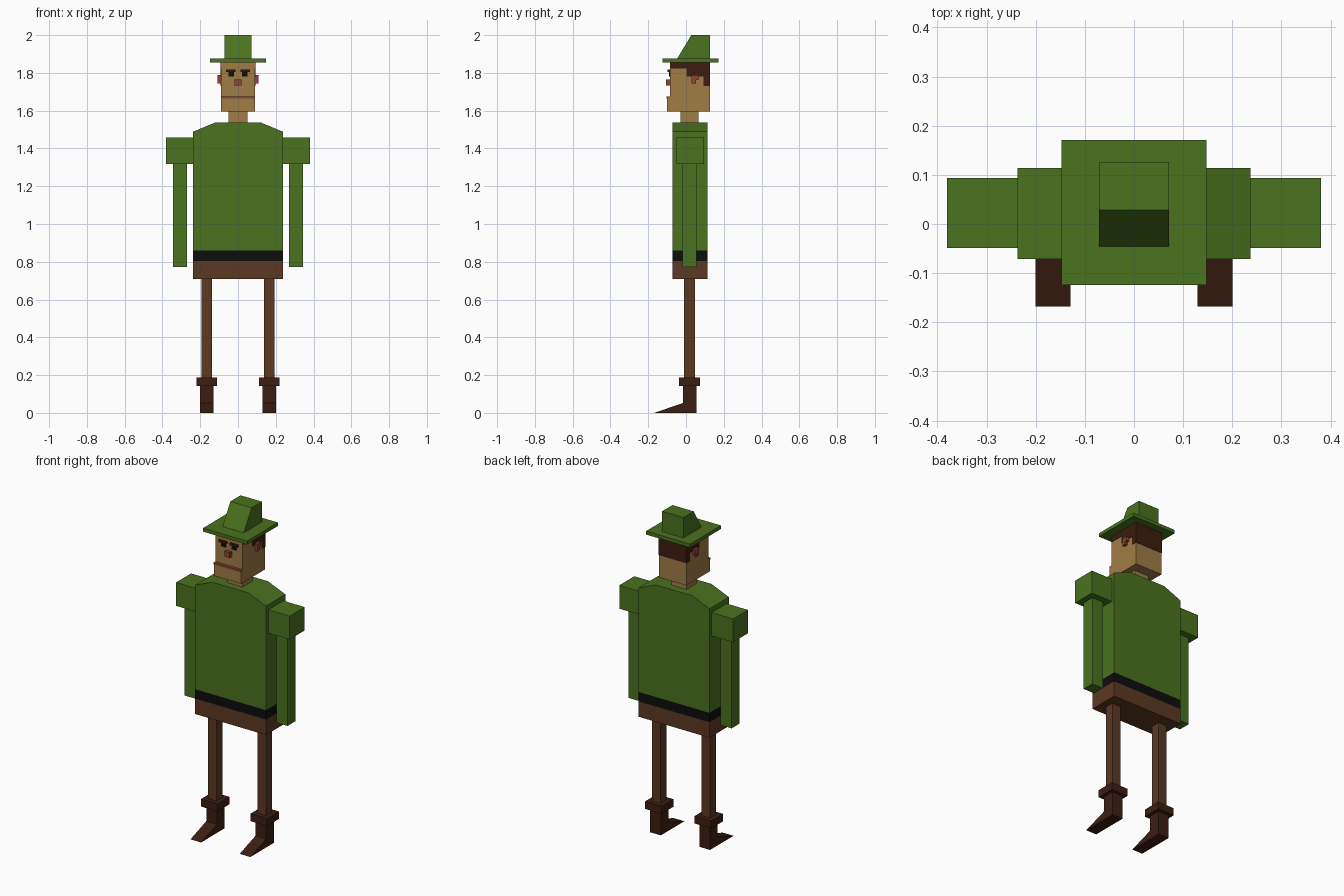
import bpy, bmesh
from mathutils import Vector


def material(name, rgb):
    m = bpy.data.materials.new(name)
    m.diffuse_color = (*rgb, 1)
    return m


GREEN = material("green_cloth", (0.07, 0.17, 0.014))
BROWN = material("brown_cloth", (0.107, 0.04, 0.015))
LEATHER = material("dark_leather", (0.048, 0.013, 0.006))
HAIR = material("dark_hair", (0.045, 0.012, 0.005))
SKIN = material("skin", (0.35, 0.2, 0.061))
RED = material("ruddy_skin", (0.26, 0.06, 0.038))
BLACK = material("black", (0.004, 0.004, 0.004))


def prism(name, points, lo, hi, mat, axis="x"):
    """Extrude a (y, z) profile along x, or an (x, z) profile along y."""
    def place(p, t):
        return (t, p[0], p[1]) if axis == "x" else (p[0], t, p[1])
    bm = bmesh.new()
    face = bm.faces.new([bm.verts.new(place(p, lo)) for p in points])
    ext = bmesh.ops.extrude_face_region(bm, geom=[face])
    verts = [g for g in ext["geom"] if isinstance(g, bmesh.types.BMVert)]
    offset = Vector(place((0, 0), hi - lo))
    bmesh.ops.translate(bm, verts=verts, vec=offset)
    bmesh.ops.recalc_face_normals(bm, faces=bm.faces)
    mesh = bpy.data.meshes.new(name)
    bm.to_mesh(mesh)
    bm.free()
    mesh.materials.append(mat)
    ob = bpy.data.objects.new(name, mesh)
    bpy.context.collection.objects.link(ob)
    return ob


def box(name, x, y, z, mat):
    pts = [(y[0], z[0]), (y[1], z[0]), (y[1], z[1]), (y[0], z[1])]
    return prism(name, pts, x[0], x[1], mat)


def mirror(ob):
    ob.modifiers.new("mirror", "MIRROR").use_axis = (True, False, False)
    return ob


# Torso with sloped shoulders, belt and hips
TY = (-0.071, 0.114)
prism("tunic", [(-0.237, 0.86), (0.237, 0.86), (0.237, 1.489), (0.121, 1.537),
                (-0.121, 1.537), (-0.237, 1.489)], *TY, GREEN, "y")
box("belt", (-0.237, 0.237), TY, (0.803, 0.86), BLACK)
box("hips", (-0.237, 0.237), TY, (0.71, 0.803), BROWN)

# Arms
mirror(box("shoulder", (0.237, 0.38), (-0.049, 0.094), (1.317, 1.458), GREEN))
mirror(box("arm", (0.269, 0.344), (-0.018, 0.056), (0.773, 1.317), GREEN))

# Legs and boots with pointed toes
mirror(box("leg", (0.137, 0.193), (-0.01, 0.047), (0.188, 0.71), BROWN))
mirror(box("boot_cuff", (0.11, 0.221), (-0.038, 0.075), (0.143, 0.188), LEATHER))
mirror(prism("boot", [(-0.168, 0), (0.056, 0), (0.056, 0.143), (-0.017, 0.143),
                      (-0.017, 0.052)], 0.129, 0.2, LEATHER))

# Neck and head with a slightly protruding jaw
box("neck", (-0.05, 0.05), (-0.028, 0.066), (1.537, 1.595), SKIN)
prism("head", [(-0.1, 1.595), (0.126, 1.595), (0.126, 1.857), (-0.085, 1.857),
               (-0.085, 1.675), (-0.1, 1.665)], -0.091, 0.091, SKIN)

# Hair around the sides and back, stepped over the ears
prism("hair", [(-0.083, 1.857), (-0.083, 1.823), (0.003, 1.823), (0.003, 1.78),
               (0.093, 1.78), (0.093, 1.73), (0.128, 1.73), (0.128, 1.857)],
      -0.093, 0.093, HAIR)

# Face
box("mouth", (-0.091, 0.091), (-0.102, -0.084), (1.664, 1.676), RED)
box("nose", (-0.018, 0.018), (-0.105, -0.085), (1.733, 1.765), RED)
mirror(box("eye", (0.02, 0.05), (-0.089, -0.08), (1.78, 1.806), BLACK))
mirror(box("eyebrow", (0.012, 0.064), (-0.097, -0.08), (1.806, 1.818), HAIR))
mirror(prism("ear", [(0.03, 1.79), (0.03, 1.745), (0.054, 1.745), (0.054, 1.762),
                     (0.066, 1.762), (0.066, 1.79)], 0.09, 0.108, RED))

# Hat with a slanted crown front
box("hat_brim", (-0.147, 0.147), (-0.124, 0.171), (1.856, 1.877), GREEN)
prism("hat_crown", [(-0.046, 1.877), (0.126, 1.877), (0.126, 2.0), (0.028, 2.0)],
      -0.071, 0.071, GREEN)
